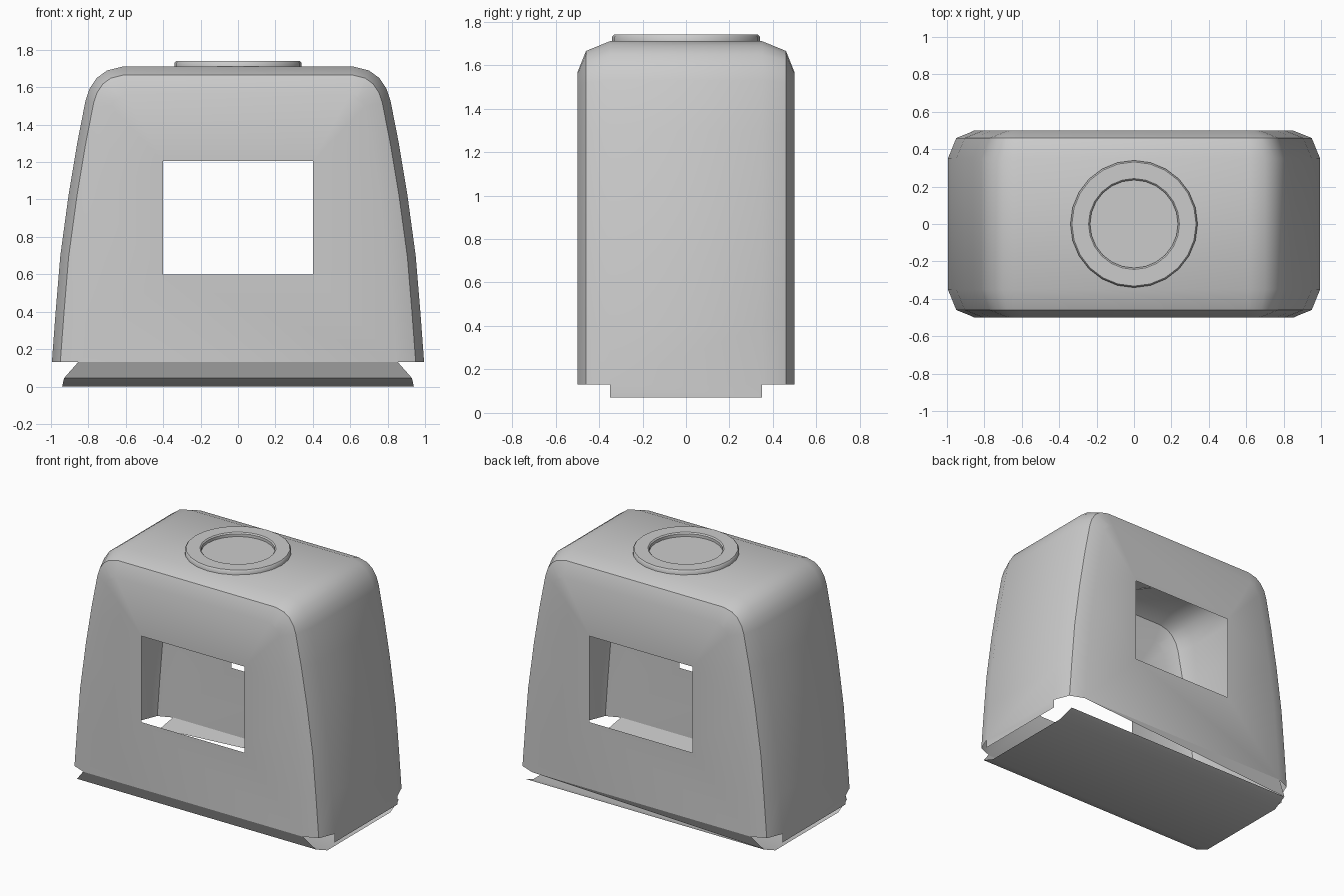
import bpy, bmesh, math
from mathutils import Vector

if "Cube" in bpy.data.objects:
    bpy.data.objects.remove(bpy.data.objects["Cube"])


def finish(bm, name, angle=35):
    bmesh.ops.recalc_face_normals(bm, faces=bm.faces)
    me = bpy.data.meshes.new(name)
    bm.to_mesh(me)
    bm.free()
    ob = bpy.data.objects.new(name, me)
    bpy.context.collection.objects.link(ob)
    bpy.ops.object.select_all(action='DESELECT')
    ob.select_set(True)
    bpy.context.view_layer.objects.active = ob
    bpy.ops.object.shade_smooth_by_angle(angle=math.radians(angle))
    return ob


# Right half of the arched outline (x, z), bottom to top
half = [(0.995, 0.13), (0.975, 0.4), (0.95, 0.7), (0.905, 1.03), (0.86, 1.3),
        (0.815, 1.53), (0.795, 1.59), (0.755, 1.65), (0.70, 1.69), (0.62, 1.71)]
outline = [Vector(p) for p in half] + [Vector((-x, z)) for x, z in reversed(half)]


def inset(d):
    """Outline moved inwards by d, with its feet kept level."""
    pts, n = [], len(outline)
    for i, p in enumerate(outline):
        a = (p - outline[i - 1]).normalized() if i else None
        b = (outline[i + 1] - p).normalized() if i < n - 1 else None
        a, b = a or b, b or a
        t = (a + b).normalized()
        q = p + Vector((-t.y, t.x)) * d / t.dot(a)
        if i in (0, n - 1):
            q.y = 0.13
        pts.append(q)
    return pts


# Hollow body: arched wall with rounded front and back rims
bm = bmesh.new()
sections = [(-0.5, 0.145), (-0.46, 0.045), (-0.35, 0), (0.35, 0), (0.46, 0.045), (0.5, 0.145)]
rows = [[bm.verts.new((p.x, y, p.y)) for p in inset(d)] for y, d in sections]
for r, s in zip(rows, rows[1:]):
    for i in range(len(r) - 1):
        bm.faces.new((r[i], r[i + 1], s[i + 1], s[i]))

# Front and back faces with a window opening
for row, y, sign in ((rows[0], -0.5, -1), (rows[-1], 0.5, 1)):
    win = [bm.verts.new((x, y, z)) for x, z in
           ((-0.4, 0.6), (0.4, 0.6), (0.4, 1.205), (-0.4, 1.205))]
    edges = []
    for loop in (row, win):
        for i, v in enumerate(loop):
            w = loop[(i + 1) % len(loop)]
            edges.append(bm.edges.get((v, w)) or bm.edges.new((v, w)))
    bmesh.ops.triangle_fill(bm, edges=edges, use_beauty=True, normal=(0, sign, 0))

# Short lips under the side walls
for s, i in ((1, 0), (-1, -1)):
    a, b = rows[2][i], rows[3][i]
    c = bm.verts.new((s * 0.995, 0.35, 0.07))
    d = bm.verts.new((s * 0.995, -0.35, 0.07))
    bm.faces.new((a, b, c, d))
finish(bm, "body_shell")

# Floor panel turned up at front and back, the back with a tapering gap
bm = bmesh.new()
path = [(0.855, -0.5, 0.13), (0.93, -0.46, 0.045), (0.94, -0.35, 0),
        (0.94, 0.35, 0), (0.93, 0.46, 0.045), (0.855, 0.5, 0.13)]
pairs = [(bm.verts.new((x, y, z)), bm.verts.new((-x, y, z))) for x, y, z in path]
for (a, b), (c, d) in zip(pairs[:-2], pairs[1:-1]):
    bm.faces.new((a, b, d, c))
bm.faces.new((pairs[-1][0], pairs[-1][1], pairs[-2][1]))
finish(bm, "floor_panel")

# Raised ring with a recessed disc on the roof
bm = bmesh.new()
N = 24
ring = [(0.34, 1.705), (0.34, 1.73), (0.332, 1.74), (0.243, 1.74), (0.235, 1.732), (0.235, 1.712)]
loops = [[bm.verts.new((r * math.cos(2 * math.pi * k / N), r * math.sin(2 * math.pi * k / N), z))
          for k in range(N)] for r, z in ring]
for r, s in zip(loops, loops[1:]):
    for k in range(N):
        j = (k + 1) % N
        bm.faces.new((r[k], r[j], s[j], s[k]))
bm.faces.new(loops[-1])
finish(bm, "roof_ring", 40)
